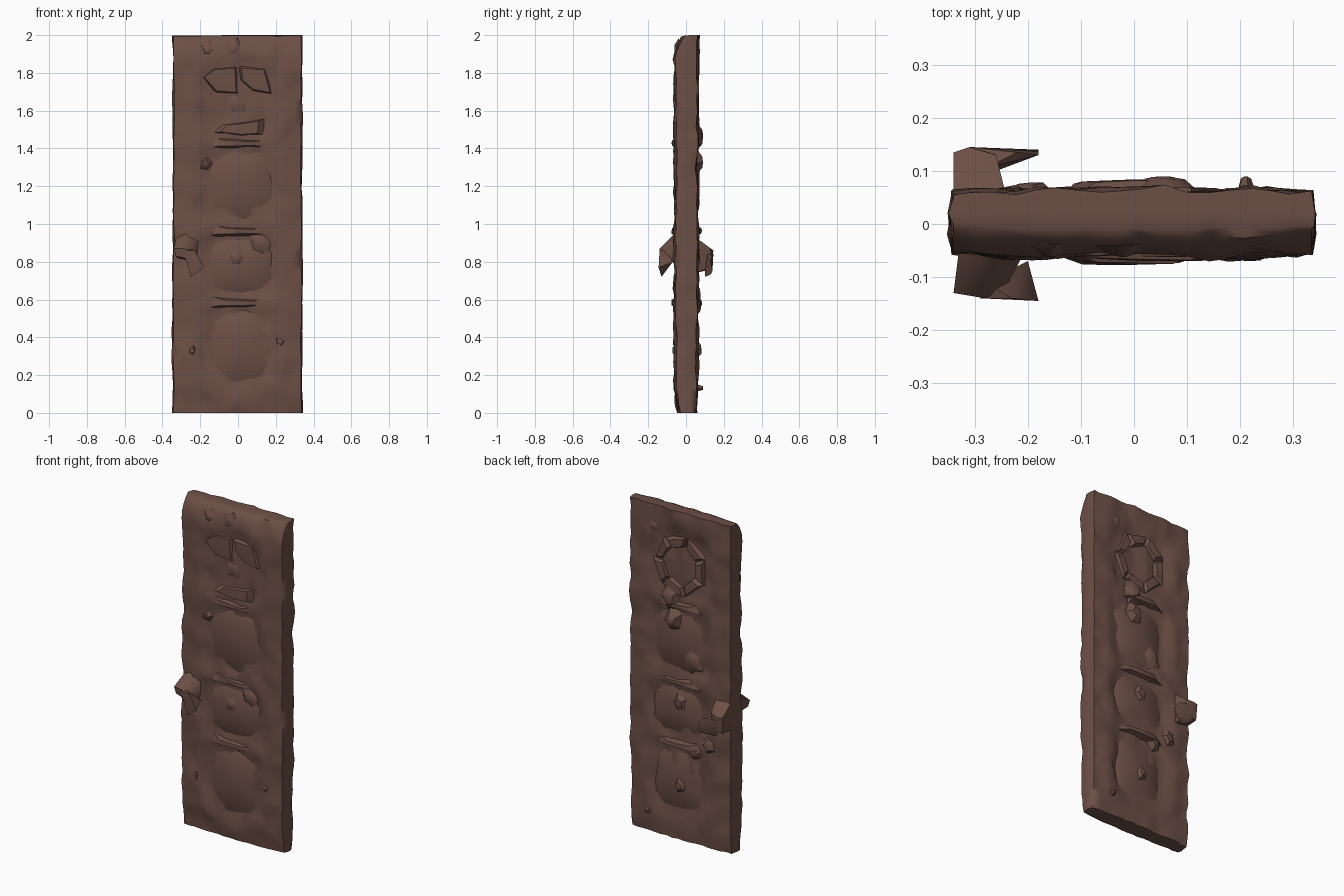
import bpy, bmesh, math, random
from mathutils import Vector, noise

random.seed(4)
old = bpy.data.objects.get("Cube")
if old:
    bpy.data.objects.remove(old, do_unlink=True)

wood = bpy.data.materials.new("dark brown wood")
wood.use_nodes = True
BROWN = (0.15, 0.079, 0.061, 1)
wood.diffuse_color = BROWN
wood.node_tree.nodes["Principled BSDF"].inputs["Base Color"].default_value = BROWN

# Panel layout: height of centre, half width, half height
PANELS = [(0.35, 0.19, 0.22), (0.78, 0.20, 0.17), (1.21, 0.20, 0.21), (1.67, 0.20, 0.2)]


def finish(name, bm, angle):
    bmesh.ops.recalc_face_normals(bm, faces=bm.faces)
    mesh = bpy.data.meshes.new(name)
    bm.to_mesh(mesh)
    bm.free()
    mesh.materials.append(wood)
    ob = bpy.data.objects.new(name, mesh)
    bpy.context.collection.objects.link(ob)
    bpy.ops.object.select_all(action='DESELECT')
    ob.select_set(True)
    bpy.context.view_layer.objects.active = ob
    bpy.ops.object.shade_smooth_by_angle(angle=math.radians(angle))


def recess(x, z):
    """How far a point lies inside a panel opening, from 0 to 1."""
    best = 0
    for cz, w, h in PANELS:
        r = ((abs(x) / w) ** 4 + (abs(z - cz) / h) ** 4) ** 0.25
        best = max(best, min(1, max(0, (1.1 - r) * 5)))
    return best


def slab():
    bm = bmesh.new()
    bmesh.ops.create_cube(bm, size=1)
    for axis, cuts in ((0, 16), (2, 44), (1, 2)):
        edges = [e for e in bm.edges
                 if abs((e.verts[0].co - e.verts[1].co)[axis]) > 0.5]
        bmesh.ops.subdivide_edges(bm, edges=edges, cuts=cuts, use_grid_fill=True)
    for v in bm.verts:
        x, z = v.co.x * 0.685 - 0.003, v.co.z * 2 + 1
        t = v.co.y * 2
        front = t < 0
        rim = abs(v.co.x) > 0.49
        edge = max(0, abs(x) - 0.2) / 0.15
        half = (0.064 - 0.014 * edge) if front else (0.064 - 0.007 * edge)
        half -= 0.018 * recess(x, z)
        # Worn ends, cut back mostly on the front
        if front:
            half -= 0.042 * max(0, (z - 1.88) / 0.12) ** 1.5
        half -= (0.022 if front else 0.012) * max(0, 0.14 - z) / 0.14
        rough = noise.noise(Vector((x * 11, z * 8, t * 5)))
        fine = noise.noise(Vector((x * 25, z * 22, t * 9)))
        y = t * (half + 0.014 * rough + 0.006 * fine)
        # Wavy, slightly rounded outer edges
        if rim:
            x += (0.01 * rough - 0.006 * (abs(t) > 0.9)) * (1 if x > 0 else -1)
        inside = min(1, 6 * (1 - abs(z - 1)))
        x += 0 if rim else 0.02 * noise.noise(Vector((x * 12, z * 12, 7 + t)))
        z += 0.03 * noise.noise(Vector((x * 12, z * 12, 3 + t))) * inside
        if v.co.z > 0.49:
            z -= 0.008 * max(0, -t) + 0.006 * max(0, -v.co.x)
        v.co = (x, y, z)
    bmesh.ops.triangulate(bm, faces=bm.faces)
    finish("door_slab", bm, 50)


def chunk(name, outline, side, base, top, inset=0.7, centre=None, wobble=0.006):
    """A carved piece: sloping skirt, uneven rim and a slightly domed middle."""
    bm = bmesh.new()
    n = len(outline)
    mx = sum(p[0] for p in outline) / n
    mz = sum(p[1] for p in outline) / n
    rings = []
    for scale, depth in ((1, base), (inset, top)):
        rings.append([bm.verts.new((mx + (x - mx) * scale,
                                    side * (depth - wobble * random.random()),
                                    mz + (z - mz) * scale)) for x, z in outline])
    mid = bm.verts.new((mx, side * (centre or top), mz))
    for i in range(n):
        j = (i + 1) % n
        bm.faces.new((rings[0][i], rings[0][j], rings[1][j], rings[1][i]))
        bm.faces.new((rings[1][i], rings[1][j], mid))
    bm.faces.new(rings[0])
    finish(name, bm, 40)


def rounded(cx, cz, w, h, n=13, jitter=0.13):
    pts = []
    for i in range(n):
        a = math.tau * i / n
        c, s = math.cos(a), math.sin(a)
        r = (abs(c) ** 3 + abs(s) ** 3) ** (-1 / 3) * (1 - jitter * random.random())
        pts.append((cx + w * r * c, cz + h * r * s))
    return pts


def hull(name, pts):
    bm = bmesh.new()
    for p in pts:
        bm.verts.new(p)
    bmesh.ops.convex_hull(bm, input=bm.verts)
    finish(name, bm, 40)


slab()

# Fielded panels on both faces
for side, face in ((-1, "front"), (1, "back")):
    for i, (cz, w, h) in enumerate(PANELS[:3]):
        chunk(f"{face}_panel_{i + 1}", rounded(0.015, cz, w * 0.98, h * 0.97),
              side, 0.038, 0.054, 0.84, 0.062)
    # Crooked moulding above each panel
    for i, z in enumerate((0.585, 0.965, 1.43)):
        chunk(f"{face}_moulding_{i + 1}",
              [(-0.19, z - 0.03), (-0.02, z - 0.03), (0.17, z - 0.025),
               (0.15, z + 0.015), (0.02, z + 0.02), (-0.14, z + 0.03)],
              side, 0.045, 0.077 if side < 0 else 0.084, 0.5)

# Carved top panel on the front: two drooping leaves, a ridge and a bar
chunk("front_leaf_right", [(-0.2, 1.78), (-0.13, 1.83), (0, 1.84), (0.01, 1.68), (-0.12, 1.69)],
      -1, 0.035, 0.062, 0.8)
chunk("front_leaf_left", [(0, 1.84), (0.15, 1.83), (0.19, 1.68), (0.08, 1.7), (0.01, 1.76)],
      -1, 0.035, 0.062, 0.8)
chunk("front_bar", [(-0.14, 1.48), (-0.09, 1.53), (0.01, 1.54), (0.15, 1.56),
                    (0.14, 1.47), (0.02, 1.46)], -1, 0.035, 0.07, 0.7)
chunk("front_ridge", [(-0.05, 1.7), (0.05, 1.69), (0.07, 1.57), (-0.06, 1.58)],
      -1, 0.035, 0.054, 0.5)

# Broken carved ring in the top panel on the back
for i in range(7):
    a, b = math.tau * i / 7, math.tau * (i + 1.1) / 7
    outer, inner = random.uniform(0.9, 1.08), random.uniform(0.5, 0.66)
    ring = [(r * 0.19 * math.cos(t), 1.67 + r * 0.2 * math.sin(t))
            for r, t in ((outer, a), (1, b), (0.6, b), (inner, a))]
    chunk(f"back_ring_{i + 1}", ring, 1, 0.038, 0.062 + 0.01 * random.random(), 0.65)

# Broad splinters and bosses with sloping sides
for i, (x, z, w, side, top) in enumerate((
        (-0.16, 1.92, 0.06, -1, 0.062), (-0.02, 1.92, 0.06, -1, 0.062),
        (0.12, 0.9, 0.08, -1, 0.07), (0.0, 0.82, 0.08, -1, 0.072),
        (-0.24, 0.33, 0.04, -1, 0.072), (0.22, 0.38, 0.05, -1, 0.07),
        (-0.17, 1.32, 0.05, -1, 0.068), (0.0, 0.34, 0.06, 1, 0.082),
        (0.0, 0.83, 0.07, 1, 0.075), (0.05, 1.32, 0.09, 1, 0.09),
        (-0.2, 0.63, 0.07, 1, 0.078), (0.21, 0.13, 0.03, 1, 0.09),
        (0.06, 1.46, 0.09, 1, 0.09), (-0.08, 1.11, 0.09, 1, 0.072),
        (-0.1, 0.56, 0.06, 1, 0.08), (0.18, 1.86, 0.06, 1, 0.068))):
    chunk(f"splinter_{i + 1}", rounded(x, z, w, w * 1.2, 5, 0.4), side, 0.042, top, 0.4)

# Door handles: a flared neck with a bent lever hooking towards the middle
hull("front_handle_neck", [(-0.33, -0.05, 0.92), (-0.28, -0.06, 0.95), (-0.21, -0.06, 0.91),
                           (-0.22, -0.05, 0.8), (-0.32, -0.05, 0.82), (-0.34, -0.13, 0.87),
                           (-0.28, -0.14, 0.87), (-0.25, -0.135, 0.81), (-0.33, -0.125, 0.83)])
hull("front_handle_lever", [(-0.29, -0.14, 0.86), (-0.28, -0.11, 0.87), (-0.26, -0.135, 0.78),
                            (-0.25, -0.13, 0.72), (-0.18, -0.145, 0.77), (-0.19, -0.13, 0.79),
                            (-0.2, -0.07, 0.8), (-0.23, -0.14, 0.86)])
hull("back_handle_neck", [(-0.34, 0.04, 0.93), (-0.34, 0.04, 0.76), (-0.24, 0.05, 0.93),
                          (-0.24, 0.05, 0.74), (-0.34, 0.135, 0.86), (-0.31, 0.145, 0.86),
                          (-0.335, 0.13, 0.76), (-0.27, 0.135, 0.77), (-0.26, 0.13, 0.87)])
hull("back_handle_lever", [(-0.31, 0.145, 0.84), (-0.28, 0.105, 0.85), (-0.3, 0.135, 0.74),
                           (-0.26, 0.1, 0.72), (-0.18, 0.14, 0.75), (-0.18, 0.13, 0.8),
                           (-0.2, 0.125, 0.73), (-0.22, 0.135, 0.83)])
